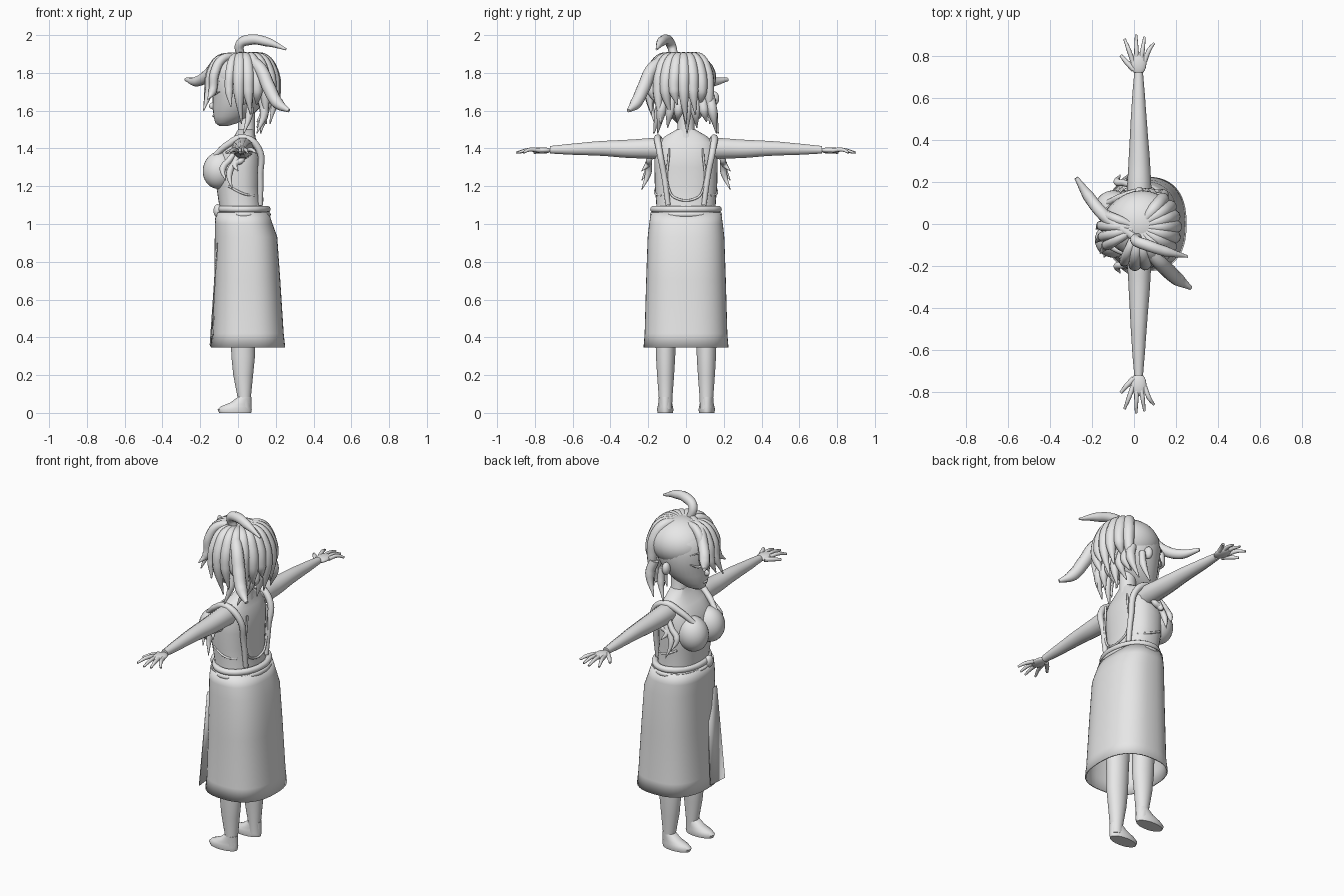
import bpy, bmesh, math
from math import sin, cos, pi, radians

if "Cube" in bpy.data.objects:
    bpy.data.objects.remove(bpy.data.objects["Cube"])

grey = bpy.data.materials.new("plain_grey")
grey.use_nodes = True
colour = (0.8, 0.8, 0.8, 1)
grey.diffuse_color = colour
grey.node_tree.nodes["Principled BSDF"].inputs["Base Color"].default_value = colour


def finish(ob, name, angle=50):
    ob.name = name
    ob.data.materials.clear()
    ob.data.materials.append(grey)
    bpy.ops.object.select_all(action='DESELECT')
    ob.select_set(True)
    bpy.context.view_layer.objects.active = ob
    bpy.ops.object.shade_smooth_by_angle(angle=radians(angle))
    return ob


def loft(name, rings, power=2.0, caps=True, y=0, n=32, shell=0):
    """Stack oval rings given as (z, x_min, x_max, half_width_y)."""
    bm = bmesh.new()
    loops = []
    e = 2 / power
    for z, x0, x1, ry in rings:
        loop = []
        for i in range(n):
            c, s = cos(2 * pi * i / n), sin(2 * pi * i / n)
            px = math.copysign(abs(c) ** e, c) * (x1 - x0) / 2 + (x0 + x1) / 2
            py = math.copysign(abs(s) ** e, s) * ry + y
            loop.append(bm.verts.new((px, py, z)))
        loops.append(loop)
    for a, b in zip(loops, loops[1:]):
        for i in range(n):
            j = (i + 1) % n
            bm.faces.new((a[i], a[j], b[j], b[i]))
    if caps:
        bm.faces.new(loops[0][::-1])
        bm.faces.new(loops[-1])
    bmesh.ops.recalc_face_normals(bm, faces=bm.faces)
    me = bpy.data.meshes.new(name)
    bm.to_mesh(me)
    bm.free()
    ob = bpy.data.objects.new(name, me)
    bpy.context.collection.objects.link(ob)
    if shell:
        mod = ob.modifiers.new("thickness", 'SOLIDIFY')
        mod.thickness = shell
    return finish(ob, name)


def tube(name, path, radii, closed=False):
    """Smooth tapering tube through the path points."""
    cu = bpy.data.curves.new(name, 'CURVE')
    cu.dimensions = '3D'
    cu.bevel_depth = 1
    cu.bevel_resolution = 3
    cu.resolution_u = 8
    cu.use_fill_caps = True
    sp = cu.splines.new('BEZIER')
    sp.bezier_points.add(len(path) - 1)
    sp.use_cyclic_u = closed
    for p, co, r in zip(sp.bezier_points, path, radii):
        p.co = co
        p.radius = r
        p.handle_left_type = p.handle_right_type = 'AUTO'
    ob = bpy.data.objects.new(name, cu)
    bpy.context.collection.objects.link(ob)
    bpy.ops.object.select_all(action='DESELECT')
    ob.select_set(True)
    bpy.context.view_layer.objects.active = ob
    bpy.ops.object.convert(target='MESH')
    return finish(bpy.context.object, name)


def ball(name, loc, size, rot=(0, 0, 0)):
    bpy.ops.mesh.primitive_uv_sphere_add(segments=28, ring_count=18, location=loc, rotation=rot)
    ob = bpy.context.object
    ob.scale = size
    return finish(ob, name)


# Skirt, front flap and rolled belt
loft("skirt", [(.345, -.135, .242, .217), (.42, -.125, .234, .211), (.7, -.118, .216, .203),
               (.93, -.115, .2, .195), (1.0, -.115, .175, .187), (1.06, -.11, .155, .178)],
     power=2.5, caps=False, shell=-.008, n=48)
flap = [(-.113, -.13, .9), (-.113, -.04, .9), (-.15, -.02, .36), (-.145, -.16, .35)]
me = bpy.data.meshes.new("skirt_flap")
me.from_pydata(flap, [], [(0, 1, 2, 3)])
ob = bpy.data.objects.new("skirt_flap", me)
bpy.context.collection.objects.link(ob)
ob.modifiers.new("thickness", 'SOLIDIFY').thickness = .006
finish(ob, "skirt_flap")
for name, z, r, grow in (("belt_upper", 1.078, .018, 0), ("belt_lower", 1.05, .015, .004)):
    ring = [(.027 + (.128 + grow) * cos(a), (.172 + grow) * sin(a), z)
            for a in [2 * pi * i / 16 for i in range(16)]]
    tube(name, ring, [r] * 16, closed=True)
ball("belt_knot", (-.108, -.06, 1.07), (.022, .03, .035))

# Torso, bust and neck
loft("torso", [(1.03, -.105, .14, .165), (1.1, -.1, .13, .157), (1.2, -.115, .12, .165),
               (1.3, -.12, .125, .168), (1.38, -.1, .122, .168), (1.43, -.06, .105, .15),
               (1.465, -.02, .09, .11), (1.5, .0, .085, .05)], power=2.4)
loft("neck", [(1.42, -.02, .1, .07), (1.48, .0, .09, .045), (1.62, -.0, .09, .042)])

for side, label in ((1, "right"), (-1, "left")):
    ball(label + "_bust", (-.098, side * .076, 1.285), (.088, .084, .1), (0, radians(12), 0))

    # Shoulder straps and bodice seams
    tube(label + "_strap",
         [(.118, side * .095, 1.1), (.118, side * .115, 1.25), (.108, side * .143, 1.4),
          (.03, side * .15, 1.455), (-.055, side * .13, 1.42), (-.125, side * .1, 1.36)],
         [.014, .016, .018, .02, .018, .014])
    tube(label + "_side_seam", [(.085, side * .128, 1.15), (.03, side * .162, 1.16),
                                (-.05, side * .155, 1.2)], [.006] * 3)

    # Arms
    tube(label + "_arm", [(.025, side * .1, 1.4), (.025, side * .19, 1.4), (.025, side * .3, 1.398),
                          (.023, side * .45, 1.4), (.022, side * .6, 1.396),
                          (.022, side * .72, 1.393)], [.06, .057, .051, .041, .031, .021])
    ball(label + "_palm", (.022, side * .765, 1.39), (.037, .055, .016))
    tips = ((-.045, .88), (.01, .9), (.05, .89), (.095, .86))
    for i, (tx, ty) in enumerate(tips):
        bx = -.006 + i * .019
        tube(label + "_finger", [(bx, side * .775, 1.39), ((bx + tx) / 2, side * .83, 1.393),
                                 (tx, side * ty, 1.378)], [.012, .0105, .006])
    tube(label + "_thumb", [(0, side * .735, 1.388), (-.035, side * .77, 1.385),
                            (-.063, side * .803, 1.378)], [.014, .012, .007])

    # Legs and feet
    loft(label + "_leg", [(.02, .0, .07, .034), (.08, -.002, .068, .036), (.2, -.025, .08, .045),
                          (.3, -.035, .09, .051), (.45, -.04, .09, .055), (.95, -.07, .12, .075)],
         y=side * .108)
    loft(label + "_foot", [(0, -.1, .07, .04), (.018, -.108, .073, .044), (.035, -.09, .072, .04),
                           (.055, -.04, .072, .036), (.085, .0, .07, .034)], y=side * .11)

    # Curled ribbon tails hanging from the shoulders
    for dx, dz in ((0, 0), (-.035, .05), (.03, .1)):
        tube(label + "_ribbon_tail", [(.01, side * .17, 1.42), (-.01 + dx, side * .195, 1.34),
                                      (-.045 + dx, side * .2, 1.27 + dz / 2),
                                      (-.03 + dx, side * .235, 1.18 + dz)],
             [.012, .016, .018, .002])

    # Ears and closed eyes
    ball(label + "_ear", (.025, side * .15, 1.665), (.022, .026, .036))
    tube(label + "_eyelid", [(-.142, side * .03, 1.7), (-.134, side * .065, 1.685),
                             (-.098, side * .1, 1.7)], [.003, .007, .003])
    tube(label + "_eyebrow", [(-.144, side * .03, 1.755), (-.132, side * .07, 1.765),
                              (-.1, side * .105, 1.755)], [.003, .005, .002])

# Back panel seam with a rounded lower edge
tube("back_panel_seam", [(.124, -.09, 1.4), (.122, -.085, 1.17), (.127, -.05, 1.135),
                         (.129, .05, 1.135), (.122, .085, 1.17), (.124, .09, 1.4)], [.006] * 6)

# Head and nose
loft("head", [(1.52, -.1, -.05, .022), (1.535, -.12, .0, .05), (1.57, -.13, .07, .083),
              (1.62, -.133, .12, .115), (1.68, -.135, .155, .138), (1.75, -.145, .17, .148),
              (1.82, -.13, .165, .138), (1.87, -.085, .13, .1), (1.895, -.03, .08, .05)])
ball("nose", (-.133, 0, 1.625), (.02, .013, .018))
ball("mouth", (-.124, 0, 1.572), (.012, .022, .008))
ball("hair_cap", (.035, .0, 1.775), (.168, .16, .133))


# Hair locks fanning down from the crown: (angle, tip height, tip reach)
def lock(angle, tip_z, reach, r=.034):
    a = radians(angle)

    def at(d, z, turn=0):
        return (.02 + d * cos(a + turn), -.015 + d * sin(a + turn), z)
    tube("hair_lock", [at(.03, 1.885), at(.115, 1.875), at(.165, 1.8), at(.18, 1.7),
                       at(reach, tip_z, .08)], [.018, r * .9, r, r * .85, .003])


for i, angle in enumerate(range(-95, 50, 16)):
    lock(angle, 1.53 + .05 * (i % 3), .15 + .025 * (i % 2))
for angle, tip_z, reach in ((-112, 1.62, .19), (-150, 1.66, .22), (-165, 1.6, .215),
                            (178, 1.63, .2), (160, 1.68, .18)):
    lock(angle, tip_z, reach, .026)

# Nape locks
for i in range(7):
    y = -.13 + i * .045
    tube("nape_lock", [(.12, y * .9, 1.68), (.14, y, 1.6), (.1 + .02 * (i % 2), y * 1.15, 1.48 + .03 * (i % 3))],
         [.026, .026, .003])
for side in (1, -1):
    tube("side_lock", [(.06, side * .14, 1.66), (.06, side * .15, 1.58),
                       (.03, side * .17, 1.48)], [.018, .02, .004])

# Upswept top lock and flying side locks
tube("top_lock", [(.02, -.06, 1.88), (.01, -.08, 1.95), (.06, -.1, 1.975),
                  (.15, -.13, 1.965), (.255, -.155, 1.925)], [.02, .026, .028, .025, .006])
tube("back_side_lock", [(.05, -.1, 1.88), (.12, -.18, 1.82), (.165, -.225, 1.72),
                        (.21, -.265, 1.64), (.27, -.305, 1.6)], [.025, .034, .036, .032, .01])
tube("front_side_lock", [(.0, -.06, 1.89), (-.09, .0, 1.87), (-.16, .06, 1.79),
                         (-.215, .13, 1.755), (-.275, .22, 1.765)], [.02, .028, .03, .028, .01])
